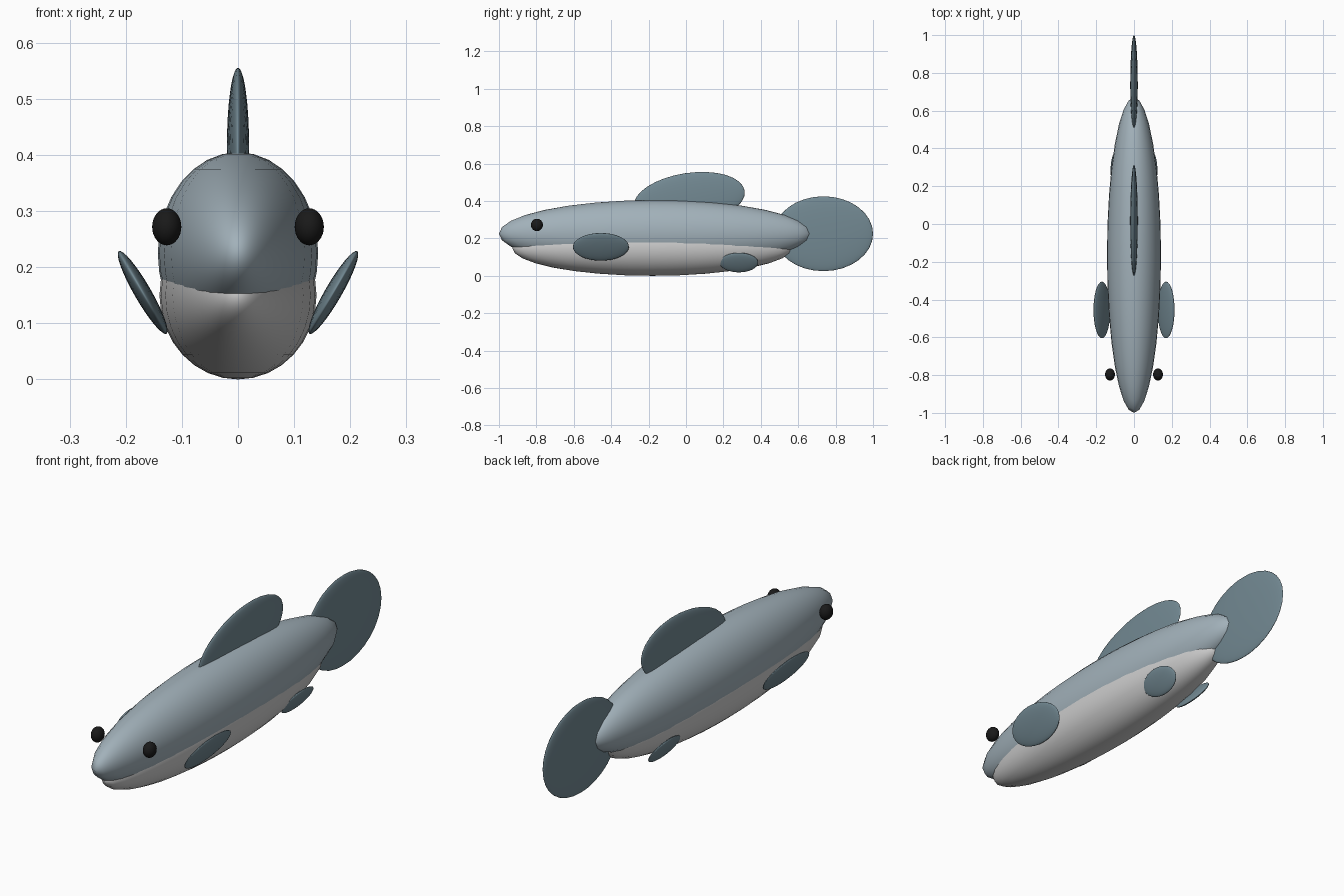
import bpy
from math import radians

if "Cube" in bpy.data.objects:
    bpy.data.objects.remove(bpy.data.objects["Cube"])


def material(name, rgb):
    m = bpy.data.materials.new(name)
    m.diffuse_color = (*rgb, 1)
    m.use_nodes = True
    m.node_tree.nodes["Principled BSDF"].inputs["Base Color"].default_value = m.diffuse_color
    return m


skin = material("skin", (0.36, 0.44, 0.49))
pale = material("pale", (0.72, 0.72, 0.71))
fin = material("fin", (0.17, 0.25, 0.29))
black = material("black", (0.01, 0.01, 0.01))


def ellipsoid(name, loc, radii, mat, rot=(0, 0, 0), segments=32, rings=16):
    bpy.ops.mesh.primitive_uv_sphere_add(
        segments=segments, ring_count=rings, radius=1, location=loc,
        rotation=[radians(a) for a in rot])
    ob = bpy.context.object
    ob.name = name
    ob.scale = radii
    bpy.ops.object.shade_smooth()
    ob.data.materials.append(mat)
    return ob


# Body with a paler belly overlapping it from below
ellipsoid("body", (0, -0.165, 0.225), (0.143, 0.835, 0.18), skin)
ellipsoid("belly", (0, -0.18, 0.15), (0.14, 0.75, 0.15), pale)

# Fins on the centre line
ellipsoid("tail_fin", (0, 0.735, 0.225), (0.02, 0.265, 0.2), fin)
ellipsoid("dorsal_fin", (0, 0.017, 0.41), (0.02, 0.3, 0.14), fin, (8.5, 0, 0))

# Paired fins and eyes
for side, s in (("right", 1), ("left", -1)):
    ellipsoid(f"pectoral_fin_{side}", (s * 0.17, -0.455, 0.155),
              (0.015, 0.15, 0.085), fin, (0, s * 30, 0))
    ellipsoid(f"pelvic_fin_{side}", (s * 0.092, 0.283, 0.071),
              (0.013, 0.103, 0.06), fin, (0, s * 30, 0))
    ellipsoid(f"eye_{side}", (s * 0.127, -0.797, 0.272),
              (0.026, 0.032, 0.033), black)
